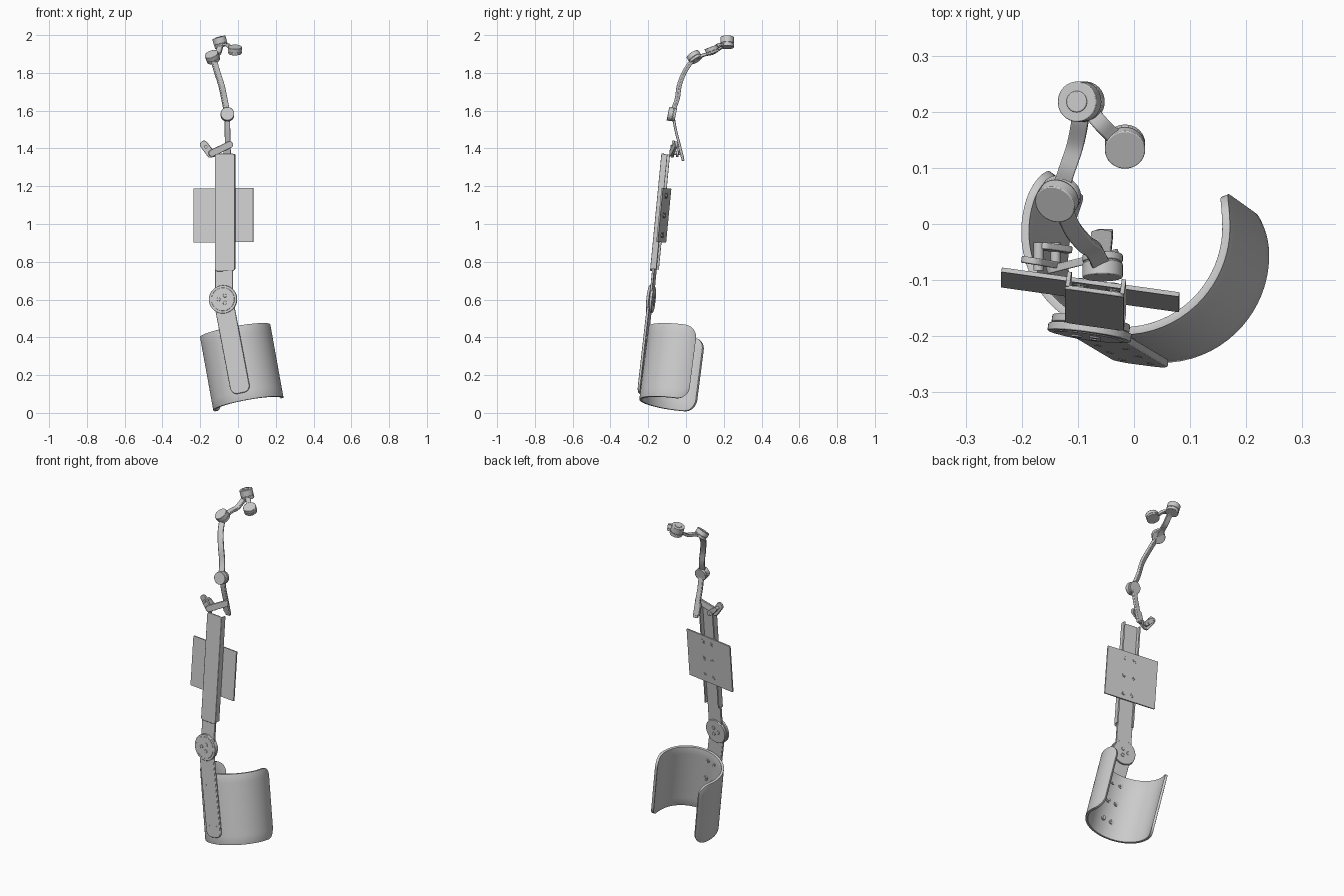
import bpy, bmesh, math
from mathutils import Vector, Matrix

V = Vector
cube = bpy.data.objects.get("Cube")
if cube:
    bpy.data.objects.remove(cube, do_unlink=True)

grey = bpy.data.materials.new("light_grey")
grey.use_nodes = True
grey.diffuse_color = (0.6, 0.6, 0.6, 1)
grey.node_tree.nodes["Principled BSDF"].inputs["Base Color"].default_value = (0.6, 0.6, 0.6, 1)


def finish(name, bm, matrix=Matrix(), bevel=0, solid=0):
    bmesh.ops.recalc_face_normals(bm, faces=bm.faces)
    mesh = bpy.data.meshes.new(name)
    bm.to_mesh(mesh)
    bm.free()
    ob = bpy.data.objects.new(name, mesh)
    bpy.context.collection.objects.link(ob)
    ob.matrix_world = matrix
    mesh.materials.append(grey)
    if solid:
        mod = ob.modifiers.new("thickness", "SOLIDIFY")
        mod.thickness, mod.offset = solid, 0
    if bevel:
        mod = ob.modifiers.new("soft_edges", "BEVEL")
        mod.width, mod.segments, mod.limit_method = bevel, 2, "ANGLE"
    bpy.ops.object.select_all(action="DESELECT")
    bpy.context.view_layer.objects.active = ob
    ob.select_set(True)
    bpy.ops.object.shade_smooth_by_angle(angle=math.radians(35))
    return ob


def frame(origin, up, side):
    """Matrix with local z along up, local x close to side, local y to the back."""
    z = V(up).normalized()
    x = (V(side) - z * z.dot(V(side))).normalized()
    m = Matrix((x, z.cross(x), z)).transposed().to_4x4()
    m.translation = V(origin)
    return m


def add_cylinder(bm, centre, axis, radius, depth, sides=32):
    m = Matrix.Translation(V(centre)) @ V((0, 0, 1)).rotation_difference(V(axis)).to_matrix().to_4x4()
    bmesh.ops.create_cone(bm, cap_ends=True, segments=sides, radius1=radius, radius2=radius, depth=depth, matrix=m)


def plate(name, matrix, x, y, z, radius, bevel=0.002):
    """Rounded rectangle in local xz, extruded along local y; x, y, z are ranges."""
    bm = bmesh.new()
    ring = []
    for i, (cx, cz) in enumerate(((x[1] - radius, z[1] - radius), (x[0] + radius, z[1] - radius),
                                  (x[0] + radius, z[0] + radius), (x[1] - radius, z[0] + radius))):
        for k in range(7):
            a = math.pi / 2 * (i + k / 6)
            ring.append(bm.verts.new((cx + radius * math.cos(a), y[0], cz + radius * math.sin(a))))
    bmesh.ops.remove_doubles(bm, verts=ring, dist=0.0001)
    face = bm.faces.new([v for v in ring if v.is_valid])
    out = bmesh.ops.extrude_face_region(bm, geom=[face])["geom"]
    bmesh.ops.translate(bm, verts=[g for g in out if isinstance(g, bmesh.types.BMVert)], vec=(0, y[1] - y[0], 0))
    return finish(name, bm, matrix, bevel)


def bar(name, start, end, side, width, thick):
    """Round-ended flat bar between two pivot points."""
    start, end = V(start), V(end)
    r = width / 2
    return plate(name, frame(start, end - start, side), (-r, r), (-thick / 2, thick / 2),
                 (-r, (end - start).length + r), r * 0.98)


def strap(name, points, side, width, thick):
    """Rectangular section swept smoothly through points."""
    pts = [V(p) for p in points]
    path = []
    for i in range(len(pts) - 1):
        a, b = pts[i], pts[i + 1]
        ta = (b - pts[max(i - 1, 0)]) / 2
        tb = (pts[min(i + 2, len(pts) - 1)] - a) / 2
        for k in range(6):
            t = k / 6
            path.append(a * (2*t**3 - 3*t**2 + 1) + ta * (t**3 - 2*t**2 + t)
                        + b * (3*t**2 - 2*t**3) + tb * (t**3 - t**2))
    path.append(pts[-1])
    bm = bmesh.new()
    rings = []
    for i, p in enumerate(path):
        m = frame(p, path[min(i + 1, len(path) - 1)] - path[max(i - 1, 0)], side)
        rings.append([bm.verts.new(m @ V((sx * width / 2, sy * thick / 2, 0)))
                      for sx, sy in ((1, 1), (-1, 1), (-1, -1), (1, -1))])
    for a, b in zip(rings, rings[1:]):
        for k in range(4):
            bm.faces.new((a[k], a[k - 1], b[k - 1], b[k]))
    bm.faces.new(rings[0])
    bm.faces.new(rings[-1])
    return finish(name, bm, bevel=0.003)


def knob(name, centre, axis, radius, depth, core=0):
    """Swivel joint: two discs with a narrow groove between, optional centre cap."""
    c, n = V(centre), V(axis).normalized()
    bm = bmesh.new()
    add_cylinder(bm, c + n * depth * 0.19, n, radius, depth * 0.62)
    add_cylinder(bm, c - n * depth * 0.34, n, radius, depth * 0.32)
    add_cylinder(bm, c, n, radius * 0.93, depth * 0.9)
    if core:
        add_cylinder(bm, c + n * depth * 0.5, n, core, 0.006)
    return finish(name, bm, bevel=0.002)


# Forearm cuff: open shell with rounded wing corners
base, top = V((0.055, -0.06, 0.047)), V((-0.015, -0.01, 0.435))
cuff_frame = frame(base, top - base, (1, 0, 0))
height, radius, corner = (top - base).length, 0.182, 0.065
first, last, columns, rows = math.radians(142), math.radians(381), 64, 8
bm = bmesh.new()
grid = []
for i in range(columns + 1):
    t = (1 - math.cos(math.pi * i / columns)) / 2
    a = first + (last - first) * t
    d = min(t, 1 - t) * (last - first) * radius
    cut = corner - math.sqrt(corner**2 - (corner - d)**2) if d < corner else 0
    grid.append([bm.verts.new((radius * math.cos(a), radius * math.sin(a),
                               cut + (height - 2 * cut) * k / rows)) for k in range(rows + 1)])
for a, b in zip(grid, grid[1:]):
    for k in range(rows):
        bm.faces.new((a[k], b[k], b[k + 1], a[k + 1]))
finish("forearm_cuff", bm, cuff_frame, 0.003, 0.014)

# Forearm bar running from the elbow joint down the cuff
elbow, wrist = V((-0.078, -0.190, 0.6)), V((0.016, -0.246, 0.105))
lower = frame(elbow, elbow - wrist, (1, -0.15, 0))
length = (elbow - wrist).length
plate("forearm_bar", lower, (-0.052, 0.052), (-0.006, 0.008), (-length, 0.04), 0.035, 0.003)
bm = bmesh.new()
for row in (0.42, 0.65, 0.88):
    for x in (-0.026, 0.026):
        add_cylinder(bm, (x, 0.013, -length * row), (0, 1, 0), 0.013, 0.034, 16)
        add_cylinder(bm, (x, 0.013, -length * row), (0, 1, 0), 0.007, 0.040, 6)
finish("cuff_screws", bm, lower)

# Elbow joint with three small bolts on each face
arm = frame((-0.078, -0.185, 0.6), (0, 0.097, 1), (1, -0.141, 0))
bm = bmesh.new()
add_cylinder(bm, (0, -0.008, 0), (0, 1, 0), 0.075, 0.014, 48)
add_cylinder(bm, (0, 0.008, 0), (0, 1, 0), 0.070, 0.014, 48)
add_cylinder(bm, (0, -0.015, 0), (0, 1, 0), 0.062, 0.004, 48)
for k in range(3):
    a = math.radians(60 + 120 * k)
    add_cylinder(bm, (0.022 * math.cos(a), -0.001, 0.022 * math.sin(a)), (0, 1, 0), 0.010, 0.038, 12)
finish("elbow_joint", bm, arm, 0.002)

# Upper arm: sliding link, channel rail and mounting plate
plate("sliding_link", arm, (-0.043, 0.052), (-0.003, 0.009), (0, 0.32), 0.02)
rail_x, rail_z = (-0.044, 0.062), (0.15, 0.775)
plate("rail_face", arm, rail_x, (-0.012, -0.004), rail_z, 0.014)
for name, x in (("rail_right_flange", rail_x[0]), ("rail_left_flange", rail_x[1] - 0.008)):
    plate(name, arm, (x, x + 0.008), (-0.006, 0.02), (rail_z[0] + 0.012, rail_z[1] - 0.002), 0.002, 0)
plate("mounting_plate", arm, (-0.163, 0.157), (0.02, 0.028), (0.307, 0.594), 0.002, 0)
bm = bmesh.new()
for row in (0.345, 0.45, 0.555):
    for x in (-0.02, 0.04):
        add_cylinder(bm, (x, 0.024, row), (0, 1, 0), 0.014, 0.012, 20)
        add_cylinder(bm, (x, 0.024, row), (0, 1, 0), 0.008, 0.016, 6)
finish("plate_screws", bm, arm)

# Shoulder bracket above the rail
bar("bracket_stub", (-0.18, -0.066, 1.42), (-0.145, -0.072, 1.372), (1, -0.15, 0.7), 0.042, 0.012)
bar("bracket_arm", (-0.138, -0.078, 1.375), (-0.045, -0.055, 1.42), (0, 0, 1), 0.036, 0.014)
bar("bracket_back", (-0.16, -0.04, 1.40), (-0.125, -0.045, 1.37), (1, 0, 0.7), 0.03, 0.012)
bm = bmesh.new()
for x, z in ((-0.17, 1.408), (-0.14, 1.374)):
    add_cylinder(bm, (x, -0.058, z), (0, 1, 0), 0.009, 0.05, 16)
finish("bracket_pins", bm)

# Chain of swivel joints and links
strap("lower_link", [(-0.052, -0.015, 1.335), (-0.054, -0.035, 1.42), (-0.056, -0.055, 1.50),
                     (-0.056, -0.068, 1.575)], (1, 0, 0), 0.03, 0.014)
bar("link_foot", (-0.058, -0.022, 1.365), (-0.058, -0.032, 1.405), (1, 0, 0), 0.038, 0.016)
knob("first_swivel", (-0.056, -0.075, 1.58), (0, -1, 0.2), 0.036, 0.042)
strap("curved_link", [(-0.058, -0.075, 1.59), (-0.072, -0.047, 1.66), (-0.088, -0.035, 1.735),
                      (-0.112, -0.005, 1.81), (-0.13, 0.04, 1.875)], (1, 0.5, 0), 0.032, 0.016)
knob("second_swivel", (-0.135, 0.045, 1.883), (-0.3, -0.5, 0.8), 0.037, 0.042)
strap("upper_link", [(-0.133, 0.055, 1.875), (-0.12, 0.095, 1.895), (-0.105, 0.14, 1.905),
                     (-0.096, 0.185, 1.935), (-0.095, 0.21, 1.945)], (1, -0.3, 0), 0.03, 0.016)
knob("third_swivel", (-0.094, 0.218, 1.962), (-0.28, 0, 0.95), 0.036, 0.056, 0.019)
strap("end_link", [(-0.085, 0.21, 1.945), (-0.06, 0.18, 1.95), (-0.04, 0.16, 1.935),
                   (-0.018, 0.142, 1.92)], (0.5, 0.7, 0), 0.028, 0.014)
knob("end_swivel", (-0.016, 0.138, 1.921), (0, -0.35, 0.93), 0.036, 0.036)
